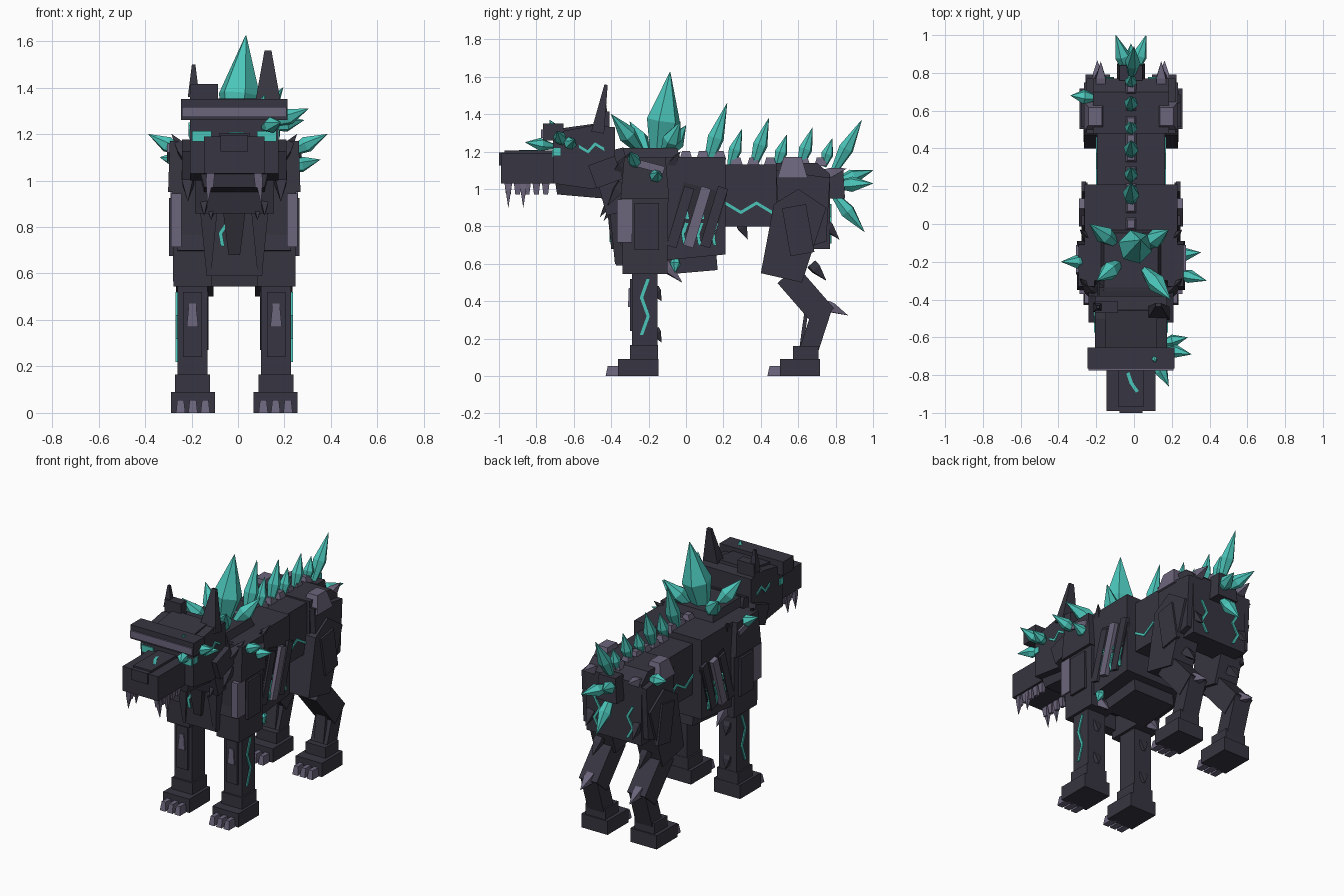
import bpy, bmesh
from mathutils import Vector, Matrix
from math import cos, sin, pi, radians

if "Cube" in bpy.data.objects:
    bpy.data.objects.remove(bpy.data.objects["Cube"])

CENTRE = -.016  # body centre line


def material(name, rgb):
    m = bpy.data.materials.new(name)
    m.use_nodes = True
    m.diffuse_color = (*rgb, 1)
    m.node_tree.nodes["Principled BSDF"].inputs["Base Color"].default_value = (*rgb, 1)
    return m


HIDE = material("dark slate", (.038, .036, .052))
SHADE = material("deep slate", (.027, .026, .036))
STONE = material("grey violet", (.15, .13, .2))
TEAL = material("teal crystal", (.07, .56, .49))


def skin(name, rings, mat, pair=False):
    """Skin a list of equal rings with capped ends; pair makes a left and a right copy."""
    sides = ((1, "left_"), (-1, "right_")) if pair else ((1, ""),)
    for sign, prefix in sides:
        bm = bmesh.new()
        loops = [[bm.verts.new((sign * x + CENTRE, y, z)) for x, y, z in ring] for ring in rings]
        for low, high in zip(loops, loops[1:]):
            for i in range(len(low)):
                bm.faces.new((low[i - 1], low[i], high[i], high[i - 1]))
        bm.faces.new(loops[0])
        bm.faces.new(loops[-1])
        bmesh.ops.recalc_face_normals(bm, faces=bm.faces)
        mesh = bpy.data.meshes.new(prefix + name)
        bm.to_mesh(mesh)
        bm.free()
        mesh.materials.append(mat)
        bpy.context.collection.objects.link(bpy.data.objects.new(prefix + name, mesh))


def block(name, at, size, mat=HIDE, tilt=0, taper=1, pair=False):
    """Box with a scaled top, tilted in degrees about its sideways axis."""
    turn = Matrix.Rotation(radians(tilt), 3, "X")
    corners = ((-1, -1), (1, -1), (1, 1), (-1, 1))
    rings = [[Vector(at) + turn @ Vector((x * size[0] * k, y * size[1] * k, level * size[2])) / 2
              for x, y in corners] for level, k in ((-1, 1), (1, taper))]
    skin(name, rings, mat, pair)


def prism(name, profile, low, high, mat=HIDE, pair=False):
    """Side profile extruded sideways."""
    skin(name, [[(x, y, z) for y, z in profile] for x in (low, high)], mat, pair)


def shard(name, base, tip, radius, mat=TEAL, sides=6, foot=.45, waist=.45, pair=False):
    """Pointed shard, widest at its waist."""
    base, tip = Vector(base), Vector(tip)
    along = tip - base
    u = along.orthogonal().normalized()
    v = along.cross(u).normalized()
    angles = [2 * pi * i / sides for i in range(sides)]
    rings = [[base + along * t + (u * cos(a) + v * sin(a)) * radius * k for a in angles]
             for t, k in ((0, foot), (waist, 1), (1, .02))]
    skin(name, rings, mat, pair)


def cluster(name, hub, tips, radius, start):
    """Crystals that burst from a hub inside the body."""
    for tip in tips:
        shard(name, Vector(hub).lerp(Vector(tip), start), tip, radius)


def thorn(name, base, tip, radius=.035, mat=HIDE):
    shard(name, base, tip, radius, mat, sides=4, foot=1, waist=.3, pair=True)


def vein(name, start, end, zig, bends, plane, pair=True, width=.009):
    """Thin glowing zigzag; plane turns its two coordinates and a depth into a point."""
    start, end = Vector(start), Vector(end)
    across = (end - start).orthogonal().normalized()
    path = [start.lerp(end, i / bends) + across * zig * (-1) ** i for i in range(bends + 1)]
    outline = [p + across * width for p in path] + [p - across * width for p in reversed(path)]
    skin(name, [[plane(*p, depth) for p in outline] for depth in (0, .008)], TEAL, pair)


def flank_at(x):
    return lambda y, z, depth: (x + depth, y, z)


# Torso
prism("chest", [(-.35, .7), (-.1, .62), (.21, .65), (.21, 1.17), (-.3, 1.17)], -.245, .245)
block("belly", at=(0, .03, .61), size=(.3, .27, .11), tilt=5)
block("shoulder_hump", at=(0, -.2, 1.16), size=(.36, .38, .12), taper=.8)
block("waist", at=(0, .38, .965), size=(.36, .36, .33))
prism("rump", [(.48, .82), (.6, .68), (.77, .68), (.77, 1.08), (.7, 1.14), (.48, 1.14)], -.2, .2)
block("tail_stump", at=(0, .8, 1.03), size=(.15, .1, .16), taper=.8)
block("breast_plate", at=(0, -.34, .77), size=(.24, .07, .36), taper=1.2)
block("breast_tuft", at=(0, -.38, .82), size=(.05, .04, .28), mat=SHADE, taper=2.4)
block("side_breast_tuft", at=(.11, -.37, .75), size=(.02, .02, .3), taper=4, pair=True)
vein("breast_vein", (-.04, .82), (-.06, .72), .01, 2, lambda x, z, depth: (x, -.41 + depth, z), pair=False)

# Ribs with glowing gaps
block("rib_hollow", at=(.24, .07, .88), size=(.02, .24, .26), mat=SHADE, tilt=-15, pair=True)
for i in range(3):
    block("rib", at=(.25, -.03 + .09 * i, .85), size=(.05 if i == 1 else .025, .055, .33),
          mat=STONE if i == 1 else HIDE, tilt=-17, pair=True)
    for z in (.76, .9):
        y = .08 * i - .08 + z / 10
        vein("rib_glow", (y, z + .06), (y - .01, z - .06), .008, 2, flank_at(.25))
vein("waist_vein", (.21, .9), (.46, .9), .025, 3, flank_at(.178))
thorn("belly_spike", (.1, .29, .82), (.1, .33, .73))

# Front legs
block("shoulder", at=(.18, -.22, .77), size=(.165, .24, .45), taper=1.05, pair=True)
block("shoulder_panel", at=(.265, -.21, .8), size=(.03, .13, .25), pair=True)
block("shoulder_cap", at=(.235, -.22, 1.06), size=(.1, .26, .22), taper=.85, pair=True)
block("shoulder_bar", at=(.25, -.33, .83), size=(.045, .08, .23), mat=STONE, pair=True)
block("shoulder_plate", at=(.25, -.19, 1.12), size=(.08, .15, .04), mat=STONE, tilt=-15, pair=True)
block("front_leg", at=(.18, -.22, .34), size=(.13, .135, .48), pair=True)
block("front_shin_panel", at=(.18, -.29, .38), size=(.08, .02, .28), pair=True)
block("shin_plate", at=(.18, -.3, .42), size=(.05, .02, .1), mat=STONE, taper=.6, pair=True)
block("front_cuff", at=(.18, -.225, .125), size=(.15, .15, .08), pair=True)
vein("leg_vein", (-.22, .52), (-.22, .22), .018, 3, flank_at(.244))
thorn("elbow_claw", (.19, -.12, .6), (.19, -.02, .5), mat=STONE)
for z in (.2, .42):
    thorn("leg_thorn", (.18, -.17, z + .05), (.18, -.13, z - .02))

# Hind legs
prism("haunch", [(.48, 1.1), (.5, .8), (.62, .68), (.75, .72), (.77, 1.06)], .1, .235, pair=True)
prism("thigh", [(.47, .92), (.4, .55), (.62, .5), (.75, .9), (.6, 1)], .09, .25, pair=True)
block("thigh_panel", at=(.25, .6, .78), size=(.025, .13, .26), tilt=10, pair=True)
block("shank", at=(.175, .64, .43), size=(.13, .14, .3), tilt=41, pair=True)
block("hock", at=(.175, .69, .24), size=(.12, .1, .28), tilt=-18, pair=True)
block("hock_plate", at=(.175, .63, .25), size=(.07, .02, .18), tilt=-8, pair=True)
block("hind_cuff", at=(.178, .64, .12), size=(.145, .135, .08), pair=True)
block("hip_plate", at=(.19, .57, 1.115), size=(.12, .16, .11), mat=STONE, taper=.6, pair=True)
thorn("hock_claw", (.178, .75, .38), (.178, .865, .325), mat=STONE)
thorn("rump_claw", (.16, .74, 1.08), (.16, .86, 1.11), mat=STONE)
for y, z in ((.74, .82), (.67, .6)):
    thorn("haunch_thorn", (.17, y, z), (.17, y + .08, z - .09))
vein("rump_vein", (.12, .92), (.12, .71), .02, 3, lambda x, z, depth: (x, .77 + depth, z))

# Paws and toes
for label, y in (("front", -.255), ("hind", .61)):
    block(label + "_paw", at=(.178, y, .045), size=(.19, .215, .09), pair=True)
    for i in (-1, 0, 1):
        block(label + "_toe", at=(.178 + .053 * i, y - .135, .0275), size=(.04, .08, .055),
              mat=STONE, taper=.7, pair=True)

# Neck and head
block("neck", at=(0, -.38, 1.04), size=(.34, .18, .33), tilt=15)
prism("head", [(-.71, 1.3), (-.5, 1.34), (-.38, 1.33), (-.38, 1.05), (-.5, 1), (-.71, 1.03)], -.19, .19)
block("crown_panel", at=(0, -.555, 1.33), size=(.27, .2, .02), tilt=8)
block("brow", at=(0, -.71, 1.305), size=(.46, .11, .09))
block("brow_band", at=(0, -.765, 1.295), size=(.45, .02, .045), mat=STONE)
block("jaw", at=(0, -.56, 1.01), size=(.26, .25, .1), tilt=-5, taper=1.2)
block("cheek", at=(.2, -.43, 1.09), size=(.05, .15, .13), tilt=20, pair=True)
block("snout", at=(0, -.84, 1.11), size=(.26, .3, .16))
block("snout_ridge", at=(0, -.83, 1.16), size=(.13, .28, .09))
block("nose", at=(0, -.95, 1.16), size=(.12, .1, .07))
vein("snout_vein", (-.02, -.79), (.03, -.89), .004, 2, lambda x, y, depth: (x, y, 1.2 + depth), pair=False)
block("eye", at=(.14, -.71, 1.19), size=(.085, .015, .045), mat=TEAL, pair=True)
block("eye_corner", at=(.188, -.69, 1.2), size=(.015, .04, .04), mat=TEAL, pair=True)
vein("temple_vein", (-.57, 1.21), (-.44, 1.23), .018, 3, flank_at(.188))
for i in range(5):
    block("tooth", at=(.1, -.95 + .05 * i, 1), size=(.02, .025, .06), mat=STONE, taper=1.6, pair=True)
for y in (-.95, -.87):
    thorn("fang", (.105, y, 1.03), (.115, y, .9), radius=.02, mat=STONE)
for x, y, z in ((.1, -.4, .95), (.13, -.42, .97), (.2, -.38, 1.03)):
    thorn("neck_tuft", (x, y + .04, z), (x, y - .04, z - .12))
for y in (-.36, -.1):
    thorn("mane_tuft", (.2, y, 1.1), (.27, y + .07, 1.2))

# Ears: one whole, one broken
block("left_ear", at=(.145, -.45, 1.43), size=(.12, .07, .26), tilt=-10, taper=.25)
block("right_ear", at=(-.13, -.44, 1.36), size=(.12, .06, .11))
block("right_ear_splinter", at=(-.175, -.44, 1.43), size=(.05, .05, .14), taper=.3)

# Spine blocks
for i in range(9):
    y = .09 * i
    block("vertebra", at=(0, y, 1.18 if y < .2 else 1.145), size=(.06, .07, .045), mat=STONE, taper=.6)

# Crystals along the back, leaning to the tail
for i, height in enumerate((.33, .19, .25, .16, .2, .14)):
    y = .11 + .125 * i
    shard("spine_crystal", (0, y, 1.12), (0, y + height / 3, 1.13 + height), .025 + height / 16)
shard("great_crystal", (0, -.15, 1.16), (.05, -.085, 1.625), .092)

# Crystal clusters
cluster("hump_crystal", (0, -.16, 1.1),
        [(-.22, 0, 1.34), (.2, -.03, 1.36), (-.18, -.3, 1.36), (.21, -.4, 1.4)], .05, .35)
cluster("tail_crystal", (0, .75, 1.02),
        [(.016, .94, 1.37), (-.08, 1, 1.1), (.08, 1, 1.03), (0, .955, .77)], .042, .2)
cluster("shoulder_crystal", (0, -.2, 1), [(-.37, -.2, 1.2), (.4, -.3, 1.2), (.37, -.15, 1.09)], .036, .6)
cluster("haunch_crystal", (0, .65, 1.05), [(-.32, .68, 1.1)], .04, .6)
cluster("elbow_crystal", (.2, -.05, .7), [(.25, -.06, .55)], .03, .4)
cluster("head_crystal", (.1, -.65, 1.22),
        [(.32, -.69, 1.31), (.3, -.6, 1.26), (.2, -.86, 1.25), (.13, -.73, 1.37)], .036, .3)
